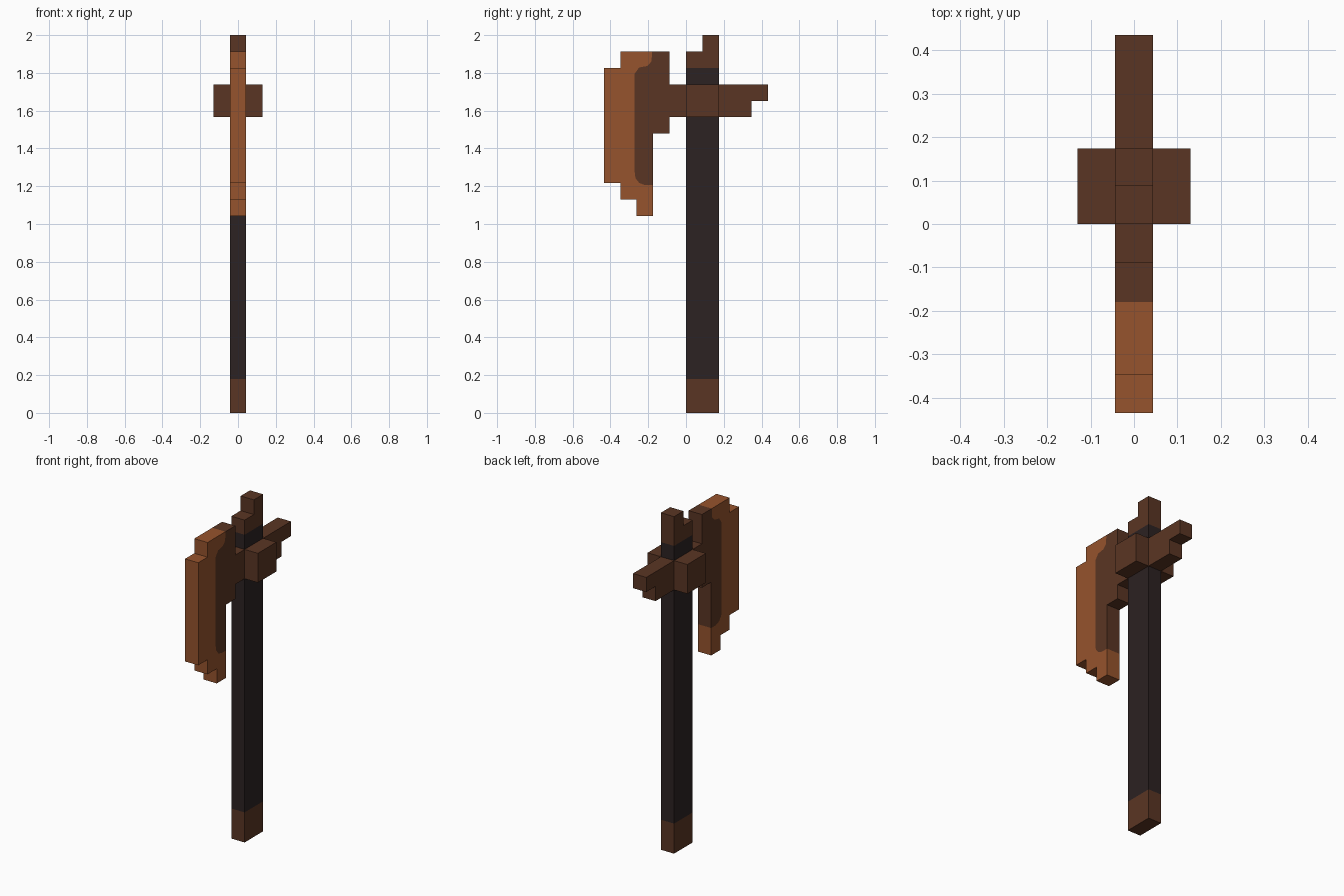
import bpy
import bmesh

cube = bpy.data.objects.get("Cube")
if cube:
    bpy.data.objects.remove(cube, do_unlink=True)

U = 2 / 23  # one block of the stepped design


def material(name, rgb):
    mat = bpy.data.materials.new(name)
    mat.use_nodes = True
    colour = (*rgb, 1)
    mat.diffuse_color = colour
    bsdf = next(n for n in mat.node_tree.nodes if n.type == 'BSDF_PRINCIPLED')
    bsdf.inputs["Base Color"].default_value = colour
    return mat


copper = material("copper brown", (0.305, 0.087, 0.026))
brown = material("dark brown", (0.102, 0.036, 0.017))
charcoal = material("charcoal", (0.025, 0.016, 0.016))


def slab(name, outline, mat, width=1):
    """Extrude a side outline of (y, z) blocks to a width centred on x = 0."""
    bm = bmesh.new()
    face = bm.faces.new([bm.verts.new((-width * U / 2, y * U, z * U)) for y, z in outline])
    grown = bmesh.ops.extrude_face_region(bm, geom=[face])["geom"]
    moved = [v for v in grown if isinstance(v, bmesh.types.BMVert)]
    bmesh.ops.translate(bm, verts=moved, vec=(width * U, 0, 0))
    bmesh.ops.recalc_face_normals(bm, faces=bm.faces)
    mesh = bpy.data.meshes.new(name)
    bm.to_mesh(mesh)
    bm.free()
    mesh.materials.append(mat)
    obj = bpy.data.objects.new(name, mesh)
    bpy.context.collection.objects.link(obj)


def box(y0, y1, z0, z1):
    return [(y0, z0), (y1, z0), (y1, z1), (y0, z1)]


# Shaft, from the butt up
slab("butt_cap", box(0, 2, 0, 2.05), brown)
slab("grip", box(0, 2, 2.05, 18), charcoal)
slab("cross_block", box(0, 2, 18, 20), brown, width=3)
slab("collar", box(0, 2, 20, 21), charcoal)
slab("top_finial", [(0, 21), (2, 21), (2, 23), (1, 23), (1, 22), (0, 22)], brown)

# Stepped spike behind the shaft
slab("back_spike", [(2, 18), (4, 18), (4, 19), (5, 19), (5, 20), (2, 20)], brown)

# Blade: the curved seam is shared by the cheek and the cutting edge
seam = [(-2, 13.87), (-2.5, 13.87), (-2.85, 14), (-3.08, 14.3), (-3.13, 14.7),
        (-3.13, 20.65), (-2.85, 21.03), (-2.35, 21.12), (-2.1, 21.4), (-2.06, 22)]
slab("blade_cheek", seam + [(-1, 22), (-1, 20), (0, 20), (0, 18),
                            (-1, 18), (-1, 17), (-2, 17)], brown)
slab("blade_edge", seam + [(-4, 22), (-4, 21), (-5, 21), (-5, 14), (-4, 14),
                           (-4, 13), (-3, 13), (-3, 12), (-2, 12)], copper)
